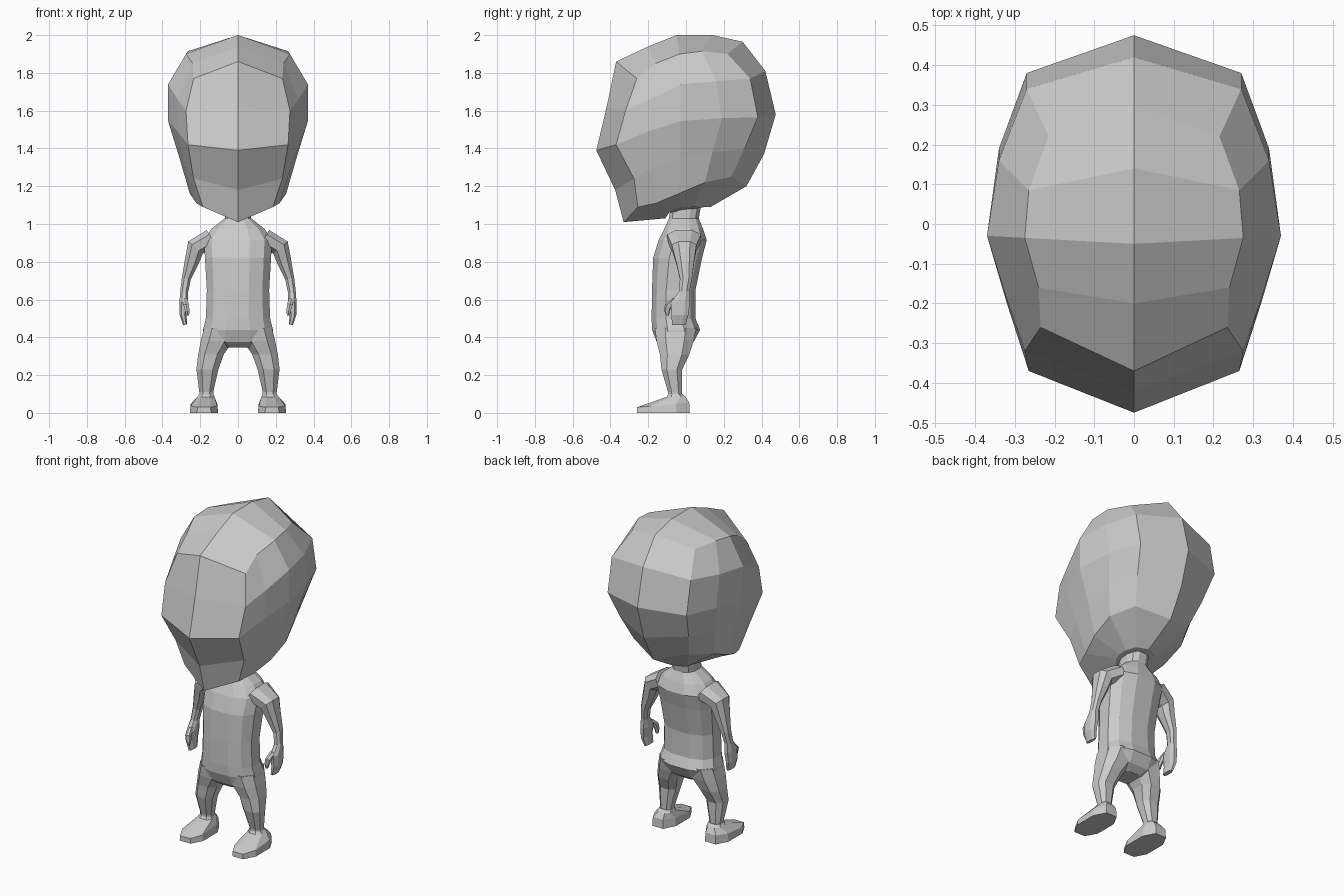
import bpy, bmesh, math
from mathutils import Vector

cube = bpy.data.objects.get("Cube")
if cube:
    bpy.data.objects.remove(cube, do_unlink=True)

GREY = (0.6, 0.6, 0.6, 1)
mat = bpy.data.materials.new("plain_grey")
mat.use_nodes = True
mat.diffuse_color = GREY
mat.node_tree.nodes["Principled BSDF"].inputs["Base Color"].default_value = GREY


def finish(name, bm):
    bmesh.ops.remove_doubles(bm, verts=bm.verts, dist=0.0005)
    bmesh.ops.recalc_face_normals(bm, faces=bm.faces)
    mesh = bpy.data.meshes.new(name)
    bm.to_mesh(mesh)
    bm.free()
    mesh.materials.append(mat)
    ob = bpy.data.objects.new(name, mesh)
    bpy.context.collection.objects.link(ob)
    return ob


def loft(bm, rings, cap_start=True, cap_end=True):
    """Skin a list of equal-length closed rings."""
    loops = [[bm.verts.new(p) for p in r] for r in rings]
    n = len(loops[0])
    for a, b in zip(loops, loops[1:]):
        for i in range(n):
            j = (i + 1) % n
            bm.faces.new((a[i], a[j], b[j], b[i]))
    if cap_start:
        bm.faces.new(loops[0])
    if cap_end:
        bm.faces.new(loops[-1])
    return loops


def section(center, u, v, n, power):
    """Rounded-box cross-section spanned by half-axes u and v."""
    def soft(c):
        return math.copysign(min(1, abs(c) / math.cos(math.pi / n)) ** power, c)
    angles = [math.tau * (i + 0.5) / n for i in range(n)]
    return [Vector(center) + soft(math.cos(a)) * u + soft(math.sin(a)) * v for a in angles]


def flat_ring(cx, cy, z, hx, hy, tilt=0, n=8, power=0.8):
    return section((cx, cy, z), Vector((hx, 0, 0)), Vector((0, hy, tilt)), n, power)


def tube(path, n=8):
    """Rings along a path of (x, y, z, thickness, depth), square to it in the xz plane."""
    rings = []
    for i, (x, y, z, t, d) in enumerate(path):
        a, b = path[max(i - 1, 0)], path[min(i + 1, len(path) - 1)]
        normal = Vector((a[2] - b[2], 0, b[0] - a[0])).normalized()
        rings.append(section((x, y, z), normal * t, Vector((0, d, 0)), n, 0.85))
    return rings


def pair(name, rings):
    """Build a left part and its mirrored right twin."""
    for side, s in (("left", 1), ("right", -1)):
        bm = bmesh.new()
        loft(bm, [[(s * p[0], p[1], p[2]) for p in r] for r in rings])
        finish(f"{side}_{name}", bm)


# Head: half rings from front centre round the left side to back centre
under = [(0, -.11, 1.03), (.06, -.09, 1.06), (.08, -.06, 1.08), (.09, -.02, 1.09),
         (.09, .04, 1.09), (.07, .1, 1.09), (0, .13, 1.09)]
jaw = [(0, -.33, 1.01), (.185, -.255, 1.09), (.22, -.16, 1.11), (.255, -.04, 1.16),
       (.26, .1, 1.22), (.19, .24, 1.25), (0, .32, 1.2)]
cheek = [(0, -.375, 1.18), (.235, -.275, 1.24), (.28, -.17, 1.3), (.31, -.03, 1.35),
         (.3, .14, 1.38), (.235, .31, 1.4), (0, .413, 1.37)]
brow = [(0, -.475, 1.39), (.265, -.37, 1.42), (.32, -.2, 1.49), (.37, -.03, 1.545),
        (.34, .19, 1.56), (.27, .38, 1.565), (0, .475, 1.58)]
temple = [(0, -.42, 1.62), (.275, -.32, 1.6), (.32, -.19, 1.66), (.37, -.03, 1.74),
          (.34, .16, 1.755), (.27, .34, 1.77), (0, .42, 1.81)]
crown = [(0, -.37, 1.86), (.235, -.26, 1.77), (.24, -.16, 1.85), (.275, -.035, 1.9),
         (.265, .085, 1.915), (.215, .22, 1.9), (0, .3, 1.965)]
ridge = [(0, -.2, 1.94), (0, -.05, 2), (0, .14, 2)]


def whole(half):
    return half + [(-x, y, z) for x, y, z in half[-2:0:-1]]


bm = bmesh.new()
top = loft(bm, [whole(h) for h in (under, jaw, cheek, brow, temple, crown)], cap_end=False)[-1]
mid = [bm.verts.new(p) for p in ridge]
for side in (top[:7], [top[0]] + top[:5:-1]):
    bm.faces.new((side[0], side[1], side[2], mid[0]))
    bm.faces.new((mid[0], side[2], side[3], mid[1]))
    bm.faces.new((mid[1], side[3], side[4], mid[2]))
    bm.faces.new((mid[2], side[4], side[5], side[6]))
finish("head", bm)

# Torso and neck: (z, half width, front y, back y)
torso = [(.345, .09, -.12, 0), (.375, .185, -.155, .04), (.44, .185, -.18, .075),
         (.5, .17, -.182, .05), (.65, .165, -.18, .05), (.82, .175, -.174, .085),
         (.915, .18, -.145, .11), (.975, .14, -.115, .09), (1.03, .07, -.09, .068),
         (1.1, .07, -.08, .08)]
bm = bmesh.new()
loft(bm, [flat_ring(0, (f + b) / 2, z, w, (b - f) / 2, n=12, power=0.8) for z, w, f, b in torso])
finish("torso", bm)

# Arms with hands
pair("arm", tube([(.14, -.01, .925, .05, .09), (.225, -.01, .875, .05, .065),
                  (.245, -.005, .8, .038, .048), (.274, 0, .71, .024, .032),
                  (.285, -.01, .64, .021, .028), (.287, -.03, .585, .023, .05),
                  (.291, -.032, .52, .018, .045), (.28, -.038, .467, .011, .036)]))
pair("thumb", tube([(.283, -.055, .605, .014, .02), (.275, -.09, .575, .014, .022),
                    (.268, -.1, .54, .012, .014), (.266, -.098, .515, .007, .008)], 6))

# Legs
pair("leg", [flat_ring(*r) for r in [
    (.168, -.058, .07, .037, .036), (.168, -.058, .11, .037, .037),
    (.162, -.075, .23, .058, .055), (.143, -.06, .31, .068, .078),
    (.112, -.058, .38, .085, .098), (.095, -.055, .45, .085, .11)]])

# Feet: sole, tilted upper edge, ankle
pair("foot", [flat_ring(*r) for r in [
    (.18, -.12, 0, .075, .14), (.18, -.121, .042, .07, .138, .012),
    (.17, -.052, .085, .046, .05), (.168, -.056, .1, .038, .038)]])
